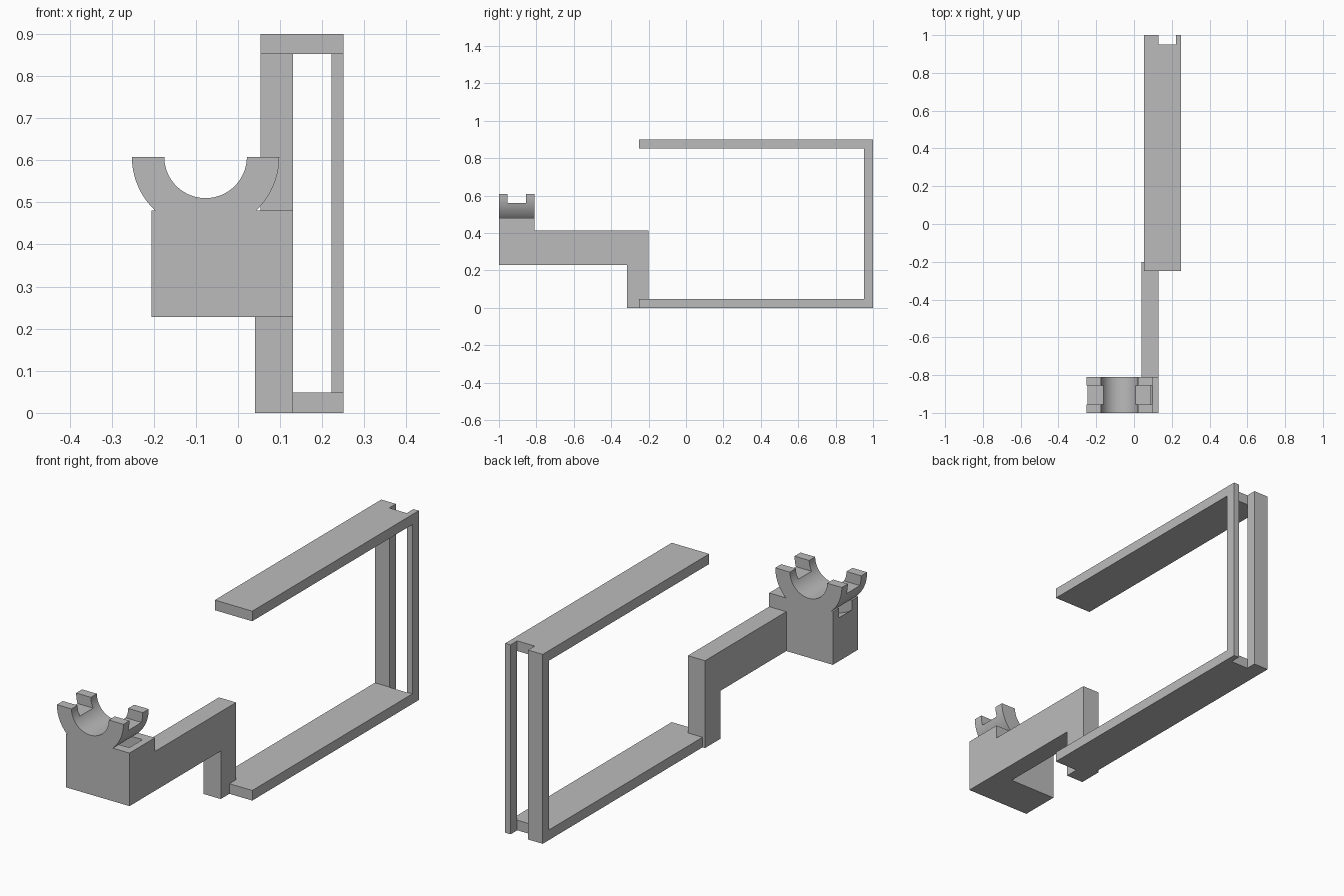
import bpy, bmesh, math
from mathutils import Vector

if "Cube" in bpy.data.objects:
    bpy.data.objects.remove(bpy.data.objects["Cube"], do_unlink=True)

grey = bpy.data.materials.new("plain grey")
grey.use_nodes = True
grey.diffuse_color = (0.5, 0.5, 0.5, 1)
grey.node_tree.nodes["Principled BSDF"].inputs["Base Color"].default_value = (0.5, 0.5, 0.5, 1)


def prism(name, points, direction):
    """Extrude a closed planar outline along a vector."""
    bm = bmesh.new()
    face = bm.faces.new([bm.verts.new(p) for p in points])
    moved = bmesh.ops.extrude_face_region(bm, geom=[face])["geom"]
    verts = [v for v in moved if isinstance(v, bmesh.types.BMVert)]
    bmesh.ops.translate(bm, verts=verts, vec=Vector(direction))
    bmesh.ops.recalc_face_normals(bm, faces=bm.faces)
    mesh = bpy.data.meshes.new(name)
    bm.to_mesh(mesh)
    bm.free()
    mesh.materials.append(grey)
    obj = bpy.data.objects.new(name, mesh)
    bpy.context.collection.objects.link(obj)
    return obj


def box(name, x0, x1, y0, y1, z0, z1):
    base = [(x0, y0, z0), (x1, y0, z0), (x1, y1, z0), (x0, y1, z0)]
    return prism(name, base, (0, 0, z1 - z0))


def side_profile(name, outline, x0, x1):
    return prism(name, [(x0, y, z) for y, z in outline], (x1 - x0, 0, 0))


def combine(target, other, operation):
    """Apply a boolean and discard the second object."""
    mod = target.modifiers.new("boolean", "BOOLEAN")
    mod.object, mod.operation, mod.solver = other, operation, "EXACT"
    graph = bpy.context.evaluated_depsgraph_get()
    mesh = bpy.data.meshes.new_from_object(target.evaluated_get(graph))
    target.modifiers.clear()
    target.data = mesh
    bpy.data.objects.remove(other, do_unlink=True)


CX, CZ = -0.077, 0.608
INNER, OUTER, GROOVE = 0.098, 0.175, 0.216
FRONT, BACK = -1.0, -0.81
SLOT_FRONT, SLOT_BACK = -0.955, -0.855


def arc(radius, y, start, end, steps=48):
    angles = [start + (end - start) * i / steps for i in range(steps + 1)]
    return [(CX + radius * math.cos(a), y, CZ + radius * math.sin(a)) for a in angles]


# Block with a curved strap channel cut across its top
holder = box("cradle_block", -0.205, 0.13, FRONT, BACK, 0.228, 0.48)
channel = prism("channel_cutter", arc(GROOVE, SLOT_FRONT, math.pi, 2 * math.pi),
                (0, SLOT_BACK - SLOT_FRONT, 0))
combine(holder, channel, "DIFFERENCE")

# Half-ring cradle with lowered middle on both arms
outline = arc(OUTER, FRONT, math.pi, 2 * math.pi) + arc(INNER, FRONT, 2 * math.pi, math.pi)
ring = prism("half_ring", outline, (0, BACK - FRONT, 0))
slot = box("slot_cutter", -0.4, 0.3, SLOT_FRONT, SLOT_BACK, 0.56, 0.7)
combine(ring, slot, "DIFFERENCE")
combine(holder, ring, "UNION")
bpy.ops.object.select_all(action="DESELECT")
bpy.context.view_layer.objects.active = holder
holder.select_set(True)
bpy.ops.object.shade_smooth_by_angle(angle=math.radians(30))

# Arm running back from the block and turning down into a leg
side_profile("arm_and_leg", [(BACK, 0.228), (BACK, 0.415), (-0.2, 0.415), (-0.2, 0),
                             (-0.315, 0), (-0.315, 0.228)], 0.04, 0.13)

# Open clamp frame: two plates joined by a back wall
frame = side_profile("clamp_frame", [(-0.25, 0), (1, 0), (1, 0.9), (-0.25, 0.9),
                                     (-0.25, 0.852), (0.952, 0.852), (0.952, 0.048),
                                     (-0.25, 0.048)], 0.053, 0.25)
# Full-height gap splits the back wall into a wide and a narrow post
gap = box("gap_cutter", 0.13, 0.222, 0.95, 1.1, -0.1, 1.0)
combine(frame, gap, "DIFFERENCE")
